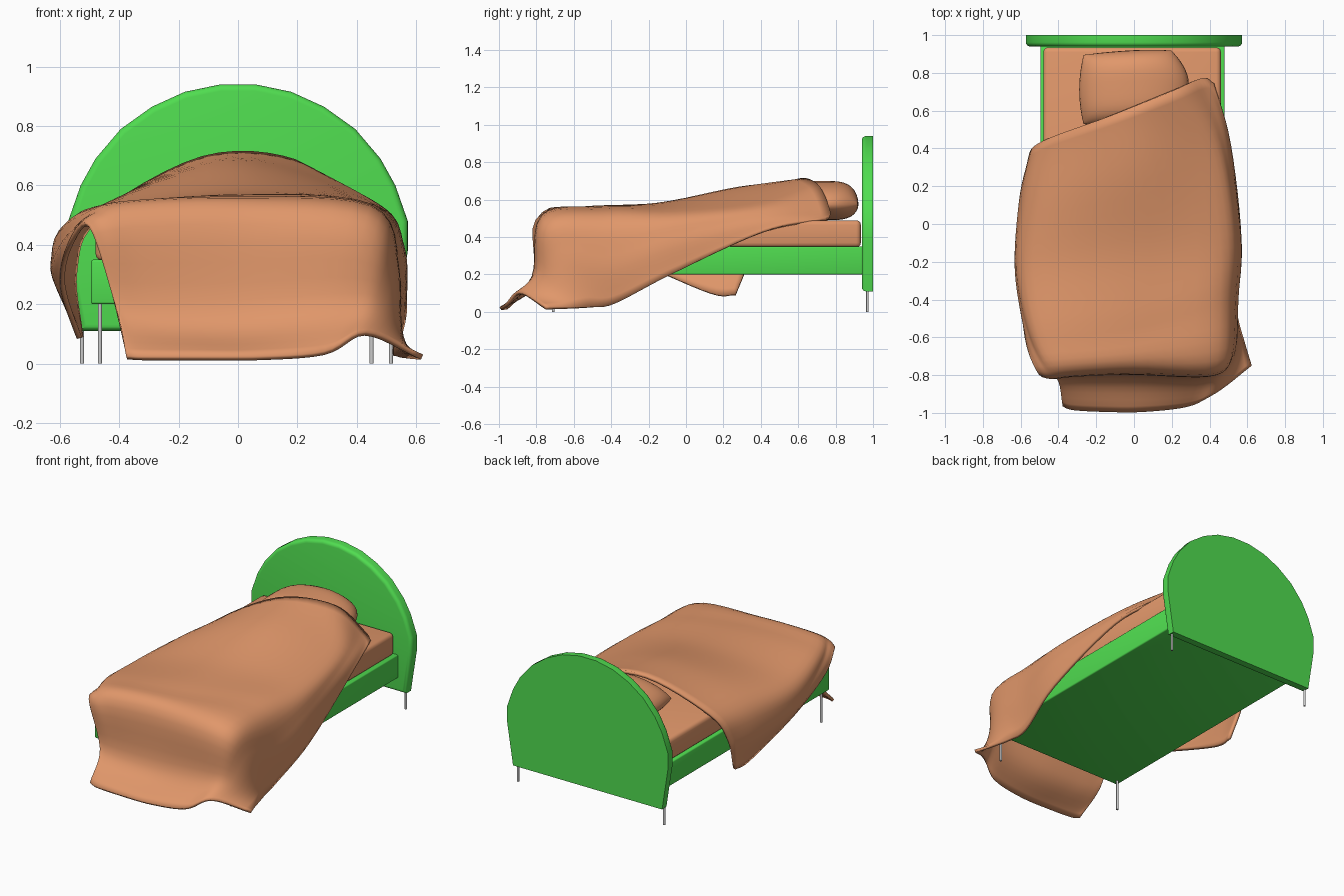
import bpy, bmesh, math
from mathutils import Vector

if "Cube" in bpy.data.objects:
    bpy.data.objects.remove(bpy.data.objects["Cube"])


def material(name, rgb):
    m = bpy.data.materials.new(name)
    m.diffuse_color = (*rgb, 1)
    m.use_nodes = True
    m.node_tree.nodes["Principled BSDF"].inputs["Base Color"].default_value = m.diffuse_color
    return m


GREEN = material("green paint", (0.08, 0.72, 0.08))
FABRIC = material("tan fabric", (0.75, 0.31, 0.145))


def finish(name, bm, mat=None, angle=40):
    bmesh.ops.recalc_face_normals(bm, faces=bm.faces)
    me = bpy.data.meshes.new(name)
    bm.to_mesh(me)
    bm.free()
    ob = bpy.data.objects.new(name, me)
    bpy.context.collection.objects.link(ob)
    if mat:
        me.materials.append(mat)
    bpy.ops.object.select_all(action='DESELECT')
    ob.select_set(True)
    bpy.context.view_layer.objects.active = ob
    bpy.ops.object.shade_smooth_by_angle(angle=math.radians(angle))
    return ob


def box(name, lo, hi, bevel, mat):
    bm = bmesh.new()
    bmesh.ops.create_cube(bm, size=1)
    for v in bm.verts:
        v.co = Vector([(a + b) / 2 + c * (b - a) for a, b, c in zip(lo, hi, v.co)])
    bmesh.ops.bevel(bm, geom=bm.edges[:], offset=bevel, segments=3,
                    profile=0.5, affect='EDGES')
    return finish(name, bm, mat)


def leg(name, x, y, top):
    bm = bmesh.new()
    bmesh.ops.create_cone(bm, cap_ends=True, segments=12, radius1=0.007,
                          radius2=0.007, depth=top)
    bmesh.ops.translate(bm, verts=bm.verts, vec=(x, y, top / 2))
    return finish(name, bm)


def spline(pts, steps):
    """Catmull-Rom through the points, ends extrapolated."""
    p = [2 * pts[0] - pts[1], *pts, 2 * pts[-1] - pts[-2]]
    out = []
    for i in range(1, len(p) - 2):
        a, b, c, d = p[i - 1:i + 3]
        for s in range(steps):
            t = s / steps
            out.append(0.5 * (2 * b + (c - a) * t + (2 * a - 5 * b + 4 * c - d) * t * t
                              + (3 * b - a - 3 * c + d) * t ** 3))
    return out + [pts[-1]]


def skin(bm, rows):
    grid = [[bm.verts.new(p) for p in r] for r in rows]
    for r, s in zip(grid, grid[1:]):
        for i in range(len(r) - 1):
            bm.faces.new((r[i], r[i + 1], s[i + 1], s[i]))


# Arched headboard, front edge rounded
half = [(0.53, 0.11), (0.572, 0.38), (0.572, 0.48), (0.53, 0.60), (0.48, 0.69),
        (0.395, 0.79), (0.29, 0.865), (0.18, 0.915), (0.06, 0.94)]
outline = half + [(-x, z) for x, z in reversed(half)]
bm = bmesh.new()
back = bm.faces.new([bm.verts.new((x, 1.0, z)) for x, z in outline])
ext = bmesh.ops.extrude_face_region(bm, geom=[back], use_keep_orig=True)
verts = [g for g in ext['geom'] if isinstance(g, bmesh.types.BMVert)]
bmesh.ops.translate(bm, verts=verts, vec=(0, -0.06, 0))
rim = [e for e in bm.edges if all(v.co.y < 0.95 for v in e.verts)]
bmesh.ops.bevel(bm, geom=rim, offset=0.022, segments=4, profile=0.5, affect='EDGES')
finish("headboard", bm, GREEN)

# Frame, mattress and legs
box("bed_frame", (-0.495, -0.75, 0.20), (0.48, 0.945, 0.35), 0.008, GREEN)
box("mattress", (-0.48, -0.74, 0.345), (0.46, 0.935, 0.49), 0.025, FABRIC)
for side, xh, xf in (("left", -0.525, -0.465), ("right", 0.515, 0.45)):
    leg("head_leg_" + side, xh, 0.97, 0.115)
    leg("foot_leg_" + side, xf, -0.71, 0.21)

# Pillow: two puffed sheets, slightly skewed and narrower at the back right
N = 20
bm = bmesh.new()
for sign in (1, -1):
    rows = []
    for j in range(N + 1):
        v = math.sin(math.pi * (j / N - 0.5))
        row = []
        for i in range(N + 1):
            u = math.sin(math.pi * (i / N - 0.5))
            puff = math.sqrt(max(0, (1 - u * u) * (1 - v ** 4)))
            x = 0.29 * u * (1 - 0.08 * v * v)
            if u > 0:
                x *= 1 - 0.26 * max(0, v) ** 2
            y = 0.195 * v * (1 - 0.06 * u * u)
            row.append((x, 0.725 + y + 0.05 * x,
                        0.575 + (0.125 if sign > 0 else -0.085) * puff))
        rows.append(row)
    skin(bm, rows)
bmesh.ops.remove_doubles(bm, verts=bm.verts, dist=0.0005)
finish("pillow", bm, FABRIC, 80)

# Blanket: control net, head hem to foot hem, each row left hem to right hem
net = [
    [(-.53, .265, .09), (-.55, .355, .31), (-.475, .44, .49), (-.12, .575, .69),
     (.19, .70, .68), (.355, .77, .53), (.42, .745, .495)],
    [(-.54, .13, .10), (-.60, .12, .32), (-.495, .16, .505), (-.03, .28, .66),
     (.37, .40, .58), (.47, .44, .505), (.505, .42, .43)],
    [(-.59, -.25, .26), (-.62, -.25, .35), (-.53, -.22, .485), (0, -.15, .575),
     (.45, -.06, .53), (.55, -.07, .40), (.56, -.08, .20)],
    [(-.57, -.60, .39), (-.55, -.60, .45), (-.46, -.60, .525), (0, -.55, .555),
     (.45, -.42, .525), (.54, -.40, .30), (.53, -.38, .045)],
    [(-.50, -.79, .46), (-.45, -.80, .48), (-.34, -.785, .50), (0, -.765, .51),
     (.43, -.76, .49), (.525, -.66, .33), (.545, -.51, .025)],
    [(-.41, -.81, .18), (-.37, -.81, .17), (-.25, -.81, .16), (0, -.81, .16),
     (.35, -.815, .19), (.485, -.77, .18), (.58, -.63, .022)],
    [(-.375, -.96, .02), (-.32, -.98, .018), (-.15, -.99, .018), (.05, -.99, .018),
     (.29, -.96, .035), (.43, -.89, .10), (.62, -.75, .022)],
]
rows = [spline([Vector(p) for p in r], 6) for r in net]
cols = [spline(list(c), 6) for c in zip(*rows)]
bm = bmesh.new()
skin(bm, cols)
for v in bm.verts:
    v.co.z = max(v.co.z, 0.018)
blanket = finish("blanket", bm, FABRIC, 75)
solid = blanket.modifiers.new("thickness", 'SOLIDIFY')
solid.thickness = 0.018
solid.offset = 0
